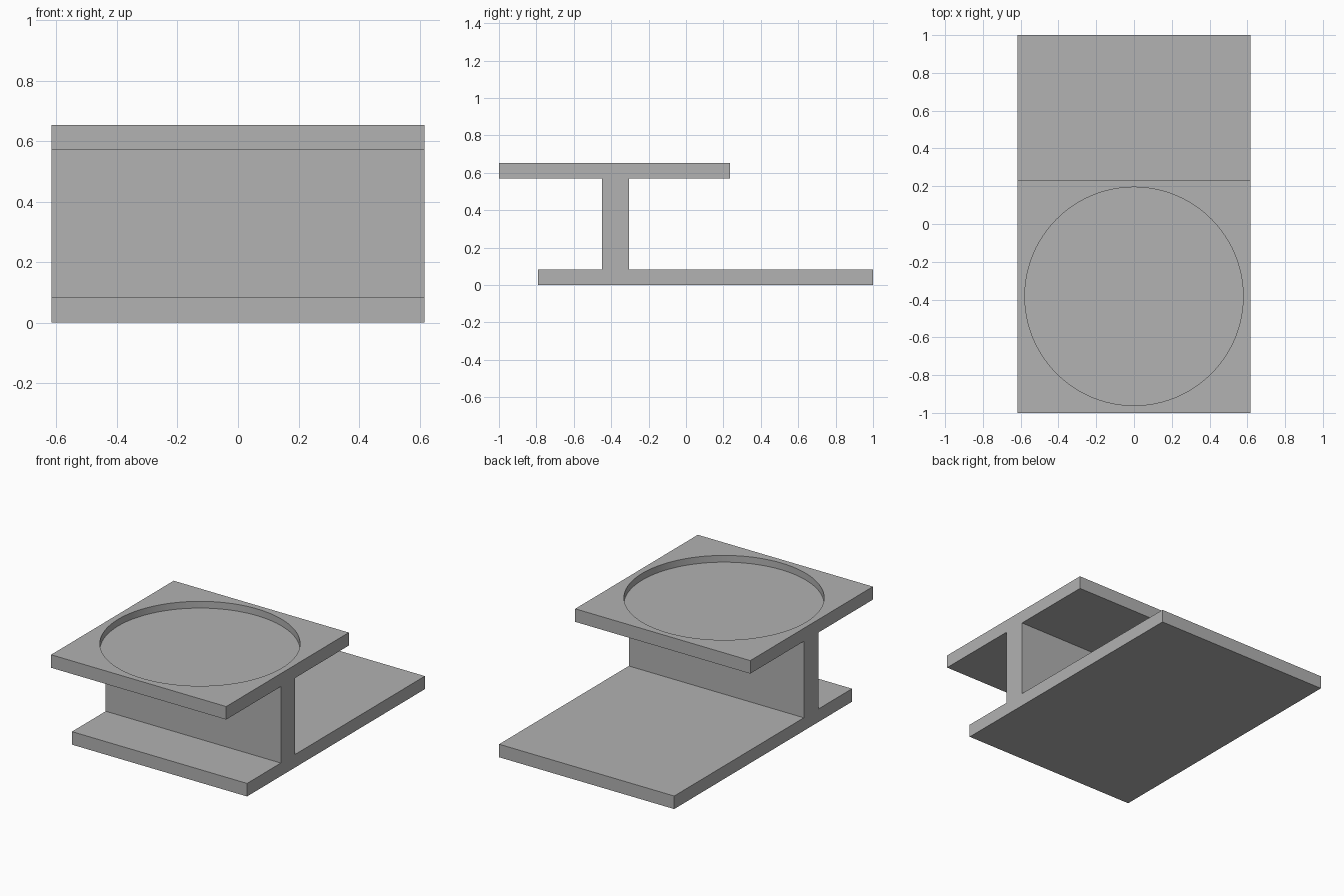
import bpy, bmesh

cube = bpy.data.objects.get("Cube")
if cube:
    bpy.data.objects.remove(cube, do_unlink=True)

HALF_W = 0.617
BASE_T, PLATE_Z, TOP_Z = 0.083, 0.57, 0.653
BASE_Y, PLATE_Y, WEB_Y = (-0.79, 1.0), (-1.0, 0.234), (-0.45, -0.305)
RECESS_R, RECESS_DEPTH = 0.578, 0.043

grey = bpy.data.materials.new("plain_grey")
grey.use_nodes = True
colour = (0.445, 0.445, 0.445, 1.0)
grey.diffuse_color = colour
grey.node_tree.nodes["Principled BSDF"].inputs["Base Color"].default_value = colour


def add_object(name, bm):
    bmesh.ops.recalc_face_normals(bm, faces=bm.faces)
    mesh = bpy.data.meshes.new(name)
    bm.to_mesh(mesh)
    bm.free()
    mesh.materials.append(grey)
    obj = bpy.data.objects.new(name, mesh)
    bpy.context.collection.objects.link(obj)
    return obj


# Stand: one side profile of base, upright web and top plate, extruded sideways
profile = [
    (BASE_Y[0], 0), (BASE_Y[1], 0), (BASE_Y[1], BASE_T), (WEB_Y[1], BASE_T),
    (WEB_Y[1], PLATE_Z), (PLATE_Y[1], PLATE_Z), (PLATE_Y[1], TOP_Z),
    (PLATE_Y[0], TOP_Z), (PLATE_Y[0], PLATE_Z), (WEB_Y[0], PLATE_Z),
    (WEB_Y[0], BASE_T), (BASE_Y[0], BASE_T),
]
bm = bmesh.new()
side = bm.faces.new([bm.verts.new((-HALF_W, y, z)) for y, z in profile])
extruded = bmesh.ops.extrude_face_region(bm, geom=[side], use_keep_orig=True)
new_verts = [v for v in extruded["geom"] if isinstance(v, bmesh.types.BMVert)]
bmesh.ops.translate(bm, verts=new_verts, vec=(2 * HALF_W, 0, 0))
stand = add_object("stand", bm)

# Round recess cut into the top plate
bm = bmesh.new()
bmesh.ops.create_cone(bm, cap_ends=True, segments=96, radius1=RECESS_R,
                      radius2=RECESS_R, depth=2 * RECESS_DEPTH)
cutter = add_object("recess_cutter", bm)
cutter.location = (0, sum(PLATE_Y) / 2, TOP_Z)

cut = stand.modifiers.new("round_recess", "BOOLEAN")
cut.operation = "DIFFERENCE"
cut.solver = "EXACT"
cut.object = cutter

# Apply the cut, remove the cutter and smooth the recess wall
bpy.context.view_layer.update()
bpy.ops.object.select_all(action="DESELECT")
stand.select_set(True)
bpy.context.view_layer.objects.active = stand
bpy.ops.object.modifier_apply(modifier=cut.name)
bpy.data.objects.remove(cutter, do_unlink=True)
bpy.ops.object.shade_smooth_by_angle(angle=0.5)
